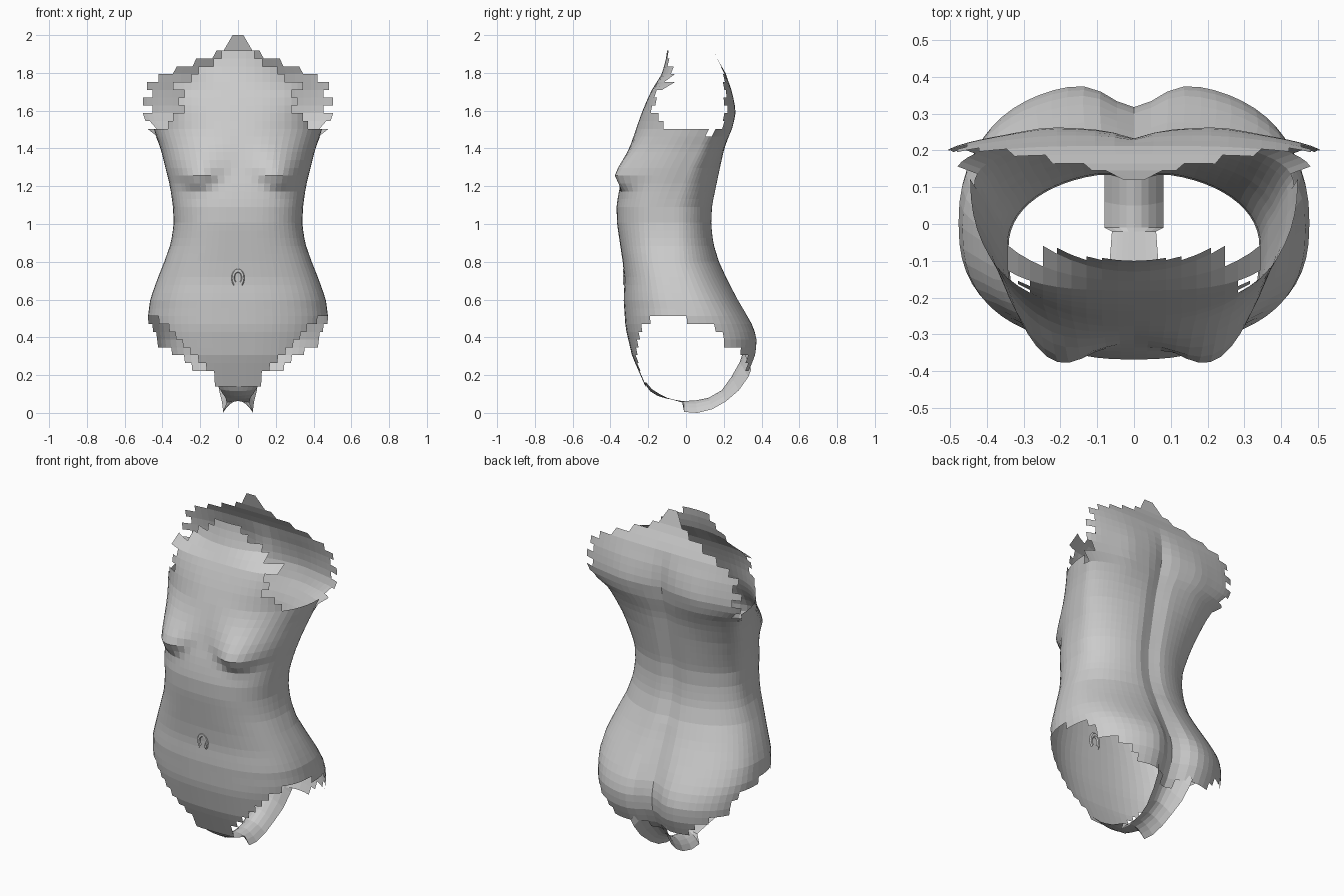
import bpy, bmesh, math

if "Cube" in bpy.data.objects:
    bpy.data.objects.remove(bpy.data.objects["Cube"])

clay = bpy.data.materials.new("light_grey")
clay.diffuse_color = (0.6, 0.6, 0.6, 1)
clay.use_nodes = True
clay.node_tree.nodes["Principled BSDF"].inputs["Base Color"].default_value = clay.diffuse_color


def lerp(table, z):
    """Piecewise linear lookup in ((z, value), ...)."""
    if z <= table[0][0]:
        return table[0][1]
    for (a, va), (b, vb) in zip(table, table[1:]):
        if z <= b:
            return va + (vb - va) * (z - a) / (b - a)
    return table[-1][1]


def gauss(d, s):
    return math.exp(-(d / s) ** 2)


# Profiles by height: half width, front, back and side line
WIDTH = ((.14, .42), (.36, .46), (.5, .478), (.6, .465), (.7, .43), (.8, .39), (.9, .355),
         (1.0, .34), (1.1, .345), (1.2, .36), (1.3, .385), (1.4, .41), (1.5, .445))
BACK_TOP_W = ((1.46, 0), (1.56, .1), (1.8, .1), (1.9, 0), (2.0, -.3))
FRONT = ((.14, -.215), (.22, -.25), (.3, -.285), (.45, -.32), (.6, -.33), (.7, -.325),
         (.8, -.335), (.9, -.35), (1.0, -.365), (1.1, -.368), (1.2, -.35), (1.3, -.323),
         (1.4, -.295), (1.5, -.265), (1.6, -.23), (1.7, -.187), (1.8, -.125), (1.9, -.1))
BACK = ((.14, .29), (.22, .345), (.3, .38), (.38, .39), (.45, .37), (.6, .28), (.7, .225),
        (.8, .18), (.9, .15), (1.0, .14), (1.1, .145), (1.2, .165), (1.3, .185), (1.4, .205),
        (1.5, .238), (1.6, .258), (1.7, .243), (1.8, .21), (1.9, .15), (2.0, .12))
SIDE = ((.3, .02), (.55, .0), (.8, -.06), (1.1, -.06), (1.3, .02), (1.5, .12), (1.56, .15))
# Roundness of the front and back halves
FRONT_POWER = ((.5, 2.5), (.9, 2.7), (1.2, 2.6), (1.5, 2.25), (1.7, 3.2))
BACK_POWER = ((.5, 2.5), (.8, 2.1), (1.3, 2.1), (1.5, 2.5))
# Half widths that remain at the leg, arm and neck openings
FRONT_EDGE = ((.14, .11), (.22, .15), (.3, .22), (.36, .28), (.42, .34), (.5, .42), (.52, 1),
              (1.46, 1), (1.5, .4), (1.54, .35), (1.58, .29), (1.65, .3), (1.75, .31),
              (1.8, .26), (1.85, .12), (1.9, .07), (1.91, 0))
BACK_EDGE = ((.2, 0), (.21, .22), (.26, .25), (.33, .35), (.36, .42), (.43, .43), (.47, .47),
             (.5, .49), (.52, 1), (1.45, 1), (1.48, .45), (1.6, .475), (1.7, .475),
             (1.78, .43), (1.83, .3), (1.88, .15), (1.93, .07), (2.0, .02))


def front_point(s, z):
    x = lerp(WIDTH, z) * s
    side = lerp(SIDE, z)
    p = lerp(FRONT_POWER, z)
    y = side + (lerp(FRONT, z) - side) * (1 - abs(s) ** p) ** (1 / p)
    # Shoulders sweep back towards the collar bones
    y += lerp(((1.72, 0), (1.8, 1.0)), z) * x * x
    # Breasts: long slope above, short curved fold below
    dx = abs(x) - .225
    dz = z - 1.25 - 2.5 * dx * dx
    fade = max(0, 1 - abs(s) ** 8)
    y -= .075 * fade * gauss(dx, .115) * gauss(dz, .14 if dz > 0 else .05)
    return x, y, z


def back_point(s, z):
    x = (lerp(WIDTH, z) + lerp(BACK_TOP_W, z)) * s
    side = lerp(SIDE, z)
    p = lerp(BACK_POWER, z)
    y = side + (lerp(BACK, z) - side) * (1 - abs(s) ** p) ** (1 / p)
    # Cleft, spine groove and shoulder blades
    fade = max(0, 1 - abs(s) ** 8)
    y -= lerp(((.4, .07), (.6, .035), (.75, .02), (1.6, .025), (1.8, .0)), z) * \
        gauss(x, lerp(((.4, .09), (.7, .05)), z))
    y += .012 * fade * gauss(abs(x) - .23, .1) * gauss(z - 1.55, .15)
    return x, y, z


def finish(name, bm):
    loose = [v for v in bm.verts if not v.link_faces]
    bmesh.ops.delete(bm, geom=loose, context='VERTS')
    bmesh.ops.remove_doubles(bm, verts=bm.verts, dist=.0005)
    mesh = bpy.data.meshes.new(name)
    bm.to_mesh(mesh)
    bm.free()
    mesh.materials.append(clay)
    obj = bpy.data.objects.new(name, mesh)
    bpy.context.collection.objects.link(obj)
    return obj


def add_grid(bm, rows, keep=lambda c, r: True, flip=False):
    grid = [[bm.verts.new(p) for p in row] for row in rows]
    for r in range(len(grid) - 1):
        for c in range(len(grid[0]) - 1):
            quad = [grid[r][c], grid[r][c + 1], grid[r + 1][c + 1], grid[r + 1][c]]
            mid = sum((v.co for v in quad), quad[0].co * 0) / 4
            if keep(mid, r):
                bm.faces.new(quad[::-1] if flip else quad)


def inside(edge):
    def keep(mid, r):
        jag = .025 * (-1) ** r if 1.54 < mid.z < 1.8 else 0
        return abs(mid.x) < lerp(edge, mid.z) + jag
    return keep


# Torso shell: front and back halves share their side seams
ROWS, COLS = 45, 32
heights = [.14 + 1.86 * i / ROWS for i in range(ROWS + 1)]
spread = [math.sin(math.pi * (c / COLS - .5)) for c in range(COLS + 1)]
bm = bmesh.new()
add_grid(bm, [[front_point(s, z) for s in spread] for z in heights], inside(FRONT_EDGE))
add_grid(bm, [[back_point(s, z) for s in spread] for z in heights], inside(BACK_EDGE), True)
finish("torso_shell", bm)

# Crotch strip: centre y, centre z, edge y, edge z, half width
STRIP = ((-.222, .16, -.21, .16, .12), (-.19, .115, -.18, .125, .095), (-.15, .09, -.14, .1, .08),
         (-.1, .075, -.1, .08, .066), (-.02, .063, -.02, .055, .06), (-.01, .063, -.01, .005, .08),
         (.05, .066, .06, .0, .08), (.12, .08, .14, .02, .08), (.19, .12, .21, .06, .085),
         (.24, .19, .28, .12, .1), (.285, .27, .33, .19, .11), (.305, .33, .345, .23, .12))
bm = bmesh.new()
rows = []
for cy, cz, ey, ez, w in STRIP:
    ts = [i / 4 for i in range(-4, 5)]
    rows.append([(w * t, cy + (ey - cy) * t * t, cz + (ez - cz) * t * t) for t in ts])
add_grid(bm, rows, flip=True)
finish("crotch_strip", bm)

# Navel: small raised arch, open at the bottom
bm = bmesh.new()
rows = []
for i in range(13):
    a = math.radians(-50 + 280 * i / 12)
    row = []
    for j in range(7):
        b = math.tau * j / 6
        r = .026 + .01 * math.cos(b)
        row.append((r * math.cos(a), -.326 - .008 * math.sin(b), .715 + 1.5 * r * math.sin(a)))
    rows.append(row)
add_grid(bm, rows)
finish("navel", bm)
